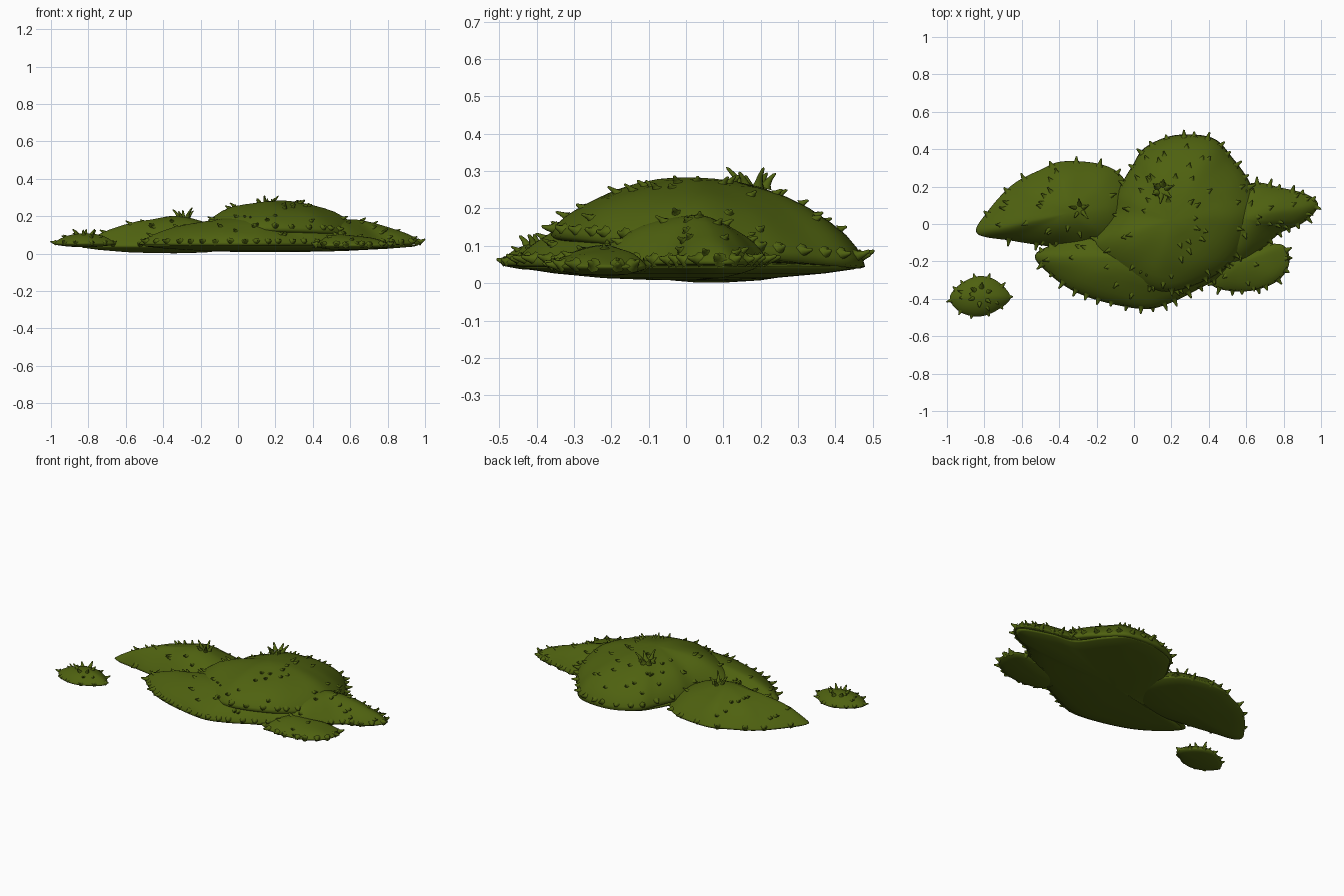
import bpy, bmesh, math, random
from mathutils import Vector, noise

if "Cube" in bpy.data.objects:
    bpy.data.objects.remove(bpy.data.objects["Cube"])

random.seed(4)
moss = bpy.data.materials.new("moss green")
moss.diffuse_color = (0.077, 0.12, 0.005, 1)
moss.use_nodes = True
moss.node_tree.nodes["Principled BSDF"].inputs["Base Color"].default_value = moss.diffuse_color


def smooth_loop(pts, per=8):
    """Closed Catmull-Rom curve through the outline points."""
    out, n = [], len(pts)
    P = [Vector(p) for p in pts]
    for i in range(n):
        a, b, c, d = P[i - 1], P[i], P[(i + 1) % n], P[(i + 2) % n]
        for k in range(per):
            t = k / per
            out.append(0.5 * (2 * b + (c - a) * t + (2 * a - 5 * b + 4 * c - d) * t * t
                              + (3 * b - a - 3 * c + d) * t ** 3))
    return out


def horn(bm, base, direction, length, radius, bend=Vector((0, 0, 0)), sides=7):
    """Tapered, slightly bent thorn with a blunt tip and a flared foot."""
    d = direction.normalized()
    q = d.to_track_quat('Z', 'Y')
    rings = []
    for s, r in ((-0.2, 1.9), (0.12, 1.15), (0.5, 0.75), (0.9, 0.45)):
        c = base + d * length * s + bend * length * max(s, 0) ** 2
        rings.append([bm.verts.new(c + q @ Vector((math.cos(a) * r * radius, math.sin(a) * r * radius, 0)))
                      for a in (2 * math.pi * i / sides for i in range(sides))])
    tip = bm.verts.new(base + d * length + bend * length)
    for lo, hi in zip(rings, rings[1:]):
        for i in range(sides):
            j = (i + 1) % sides
            bm.faces.new((lo[i], lo[j], hi[j], hi[i]))
    for i in range(sides):
        bm.faces.new((rings[-1][i], rings[-1][(i + 1) % sides], tip))


def clump(name, outline, peak, rim_z, base_z, power=1.0, tilt=0.0, thorns=30,
          gap=0.07, tuft=None, size=1.0, bump=0.014):
    """Low dome over an outline with a shallow convex underside, covered in thorns."""
    rim = smooth_loop(outline)
    n = len(rim)
    pk = Vector(peak[:2])

    def top(i, t):
        p = pk.lerp(rim[i % n], t)
        edge = rim_z - tilt * (rim[i % n].y - pk.y)
        z = edge + (peak[2] - edge) * max(0, 1 - t * t) ** power
        z += bump * noise.noise(Vector((p.x * 7, p.y * 7, peak[2] * 30))) * min(1, 4 * (1 - t))
        return Vector((p.x, p.y, z))

    def under(i, t):
        p = pk.lerp(rim[i % n], t)
        edge = rim_z - tilt * (rim[i % n].y - pk.y)
        return Vector((p.x, p.y, base_z + (edge - 0.006 - base_z) * t ** 2.5))

    bm = bmesh.new()
    steps = [0.12, 0.25, 0.4, 0.55, 0.68, 0.8, 0.89, 0.95, 0.985, 1.0]
    rows = [[bm.verts.new(top(i, t)) for i in range(n)] for t in steps]
    rows += [[bm.verts.new(under(i, t)) for i in range(n)] for t in (0.97, 0.8, 0.5, 0.2)]
    for a, b in zip(rows, rows[1:]):
        for i in range(n):
            j = (i + 1) % n
            bm.faces.new((a[i], b[i], b[j], a[j]))
    for row, c in ((rows[0], top(0, 0)), (rows[-1], under(0, 0))):
        v = bm.verts.new(c)
        for i in range(n):
            bm.faces.new((v, row[i], row[(i + 1) % n]))
    bmesh.ops.recalc_face_normals(bm, faces=bm.faces)

    # thorns around the rim
    run = 0
    for i in range(n):
        run += (rim[i] - rim[i - 1]).length
        if run > gap:
            run = random.uniform(-0.4, 0.3) * gap
            e = (rim[(i + 1) % n] - rim[i - 1]).normalized()
            out = Vector((e.y, -e.x, 0))
            if out.xy.dot(rim[i] - pk) < 0:
                out = -out
            horn(bm, top(i, 0.98), out + Vector((0, 0, random.uniform(-0.1, 0.3))),
                 random.uniform(0.02, 0.04) * size, 0.011 * size, Vector((0, 0, 0.2)))
    # thorns scattered over the dome
    for _ in range(thorns):
        i, t = random.randrange(n), math.sqrt(random.uniform(0.05, 0.9))
        p = top(i, t)
        nor = (top(i + 1, t) - p).cross(top(i, t + 0.03) - p).normalized()
        if nor.z < 0:
            nor = -nor
        away = Vector((p.x - pk.x, p.y - pk.y, 0)).normalized()
        horn(bm, p, nor + 0.7 * away, random.uniform(0.014, 0.026) * size, 0.008 * size, away * 0.3)
    # tuft of longer curved thorns
    if tuft:
        tx, ty, tz, spread, length, count = tuft
        for k in range(count):
            a = 2 * math.pi * k / count + 0.4
            o = Vector((math.cos(a), math.sin(a), 0))
            horn(bm, Vector((tx, ty, tz)) + o * spread, o * 0.4 + Vector((0, 0, 1)),
                 length * random.uniform(0.5, 1), 0.01, o * 0.35)

    me = bpy.data.meshes.new(name)
    bm.to_mesh(me)
    bm.free()
    me.materials.append(moss)
    for f in me.polygons:
        f.use_smooth = True
    ob = bpy.data.objects.new(name, me)
    bpy.context.collection.objects.link(ob)


# Large central mound, its front lip raised over the front mound
clump("main_mound",
      [(-0.09, 0.17), (-0.01, 0.31), (0.06, 0.41), (0.22, 0.475), (0.42, 0.46), (0.53, 0.35),
       (0.62, 0.22), (0.67, 0.06), (0.58, -0.13), (0.44, -0.27), (0.2, -0.36), (0.02, -0.32),
       (-0.16, -0.21), (-0.22, -0.1), (-0.12, 0.05)],
      (0.2, 0.02, 0.28), 0.09, 0.055, 0.66, tilt=0.1, thorns=42,
      tuft=(0.15, 0.18, 0.262, 0.035, 0.055, 6))

# Shared underside joining the central, front and right mounds
clump("shared_underside",
      [(-0.08, 0.17), (0.0, 0.31), (0.07, 0.4), (0.22, 0.46), (0.41, 0.45), (0.52, 0.35),
       (0.63, 0.21), (0.78, 0.18), (0.96, 0.11), (0.9, 0.02), (0.77, -0.04), (0.55, -0.23),
       (0.36, -0.33), (0.06, -0.44), (-0.3, -0.36), (-0.51, -0.18), (-0.25, -0.08)],
      (0.15, 0.0, 0.06), 0.046, 0.008, thorns=0, gap=99, bump=0)

# Left mound
clump("left_mound",
      [(-0.84, -0.05), (-0.78, 0.07), (-0.65, 0.21), (-0.5, 0.29), (-0.38, 0.335), (-0.18, 0.32),
       (-0.06, 0.25), (0.02, 0.08), (-0.08, -0.1), (-0.25, -0.14), (-0.45, -0.12), (-0.65, -0.09)],
      (-0.34, 0.06, 0.195), 0.04, 0.002, 0.9, thorns=24, gap=0.12,
      tuft=(-0.29, 0.08, 0.19, 0.025, 0.065, 5))

# Front mound under the lip of the main one
clump("front_mound",
      [(-0.53, -0.17), (-0.45, -0.27), (-0.32, -0.36), (-0.15, -0.42), (0.06, -0.455), (0.2, -0.42),
       (0.36, -0.34), (0.55, -0.24), (0.66, -0.1), (0.5, 0.05), (0.1, 0.1), (-0.25, -0.02), (-0.42, -0.1)],
      (0.08, -0.18, 0.19), 0.05, 0.045, 0.7, thorns=24, gap=0.06)

# Right mound tapering to a point
clump("right_mound",
      [(0.985, 0.1), (0.92, 0.16), (0.78, 0.195), (0.64, 0.22), (0.45, 0.15), (0.35, -0.05),
       (0.38, -0.27), (0.55, -0.24), (0.68, -0.14), (0.78, -0.05), (0.91, 0.01)],
      (0.56, 0.03, 0.18), 0.055, 0.045, 0.85, thorns=22, gap=0.05)

# Small low mound at the front right
clump("small_right_mound",
      [(0.79, -0.11), (0.83, -0.21), (0.76, -0.31), (0.6, -0.36), (0.42, -0.33), (0.42, -0.2), (0.6, -0.13)],
      (0.58, -0.21, 0.1), 0.045, 0.02, 0.8, thorns=12, gap=0.06)

# Separate little clump at the front left
clump("loose_clump",
      [(-0.985, -0.4), (-0.94, -0.33), (-0.84, -0.28), (-0.74, -0.3), (-0.66, -0.39),
       (-0.73, -0.46), (-0.83, -0.495), (-0.93, -0.47)],
      (-0.82, -0.385, 0.11), 0.055, 0.035, 0.8, thorns=5, gap=0.06, size=0.75,
      tuft=(-0.82, -0.38, 0.1, 0.045, 0.05, 6), bump=0.004)
